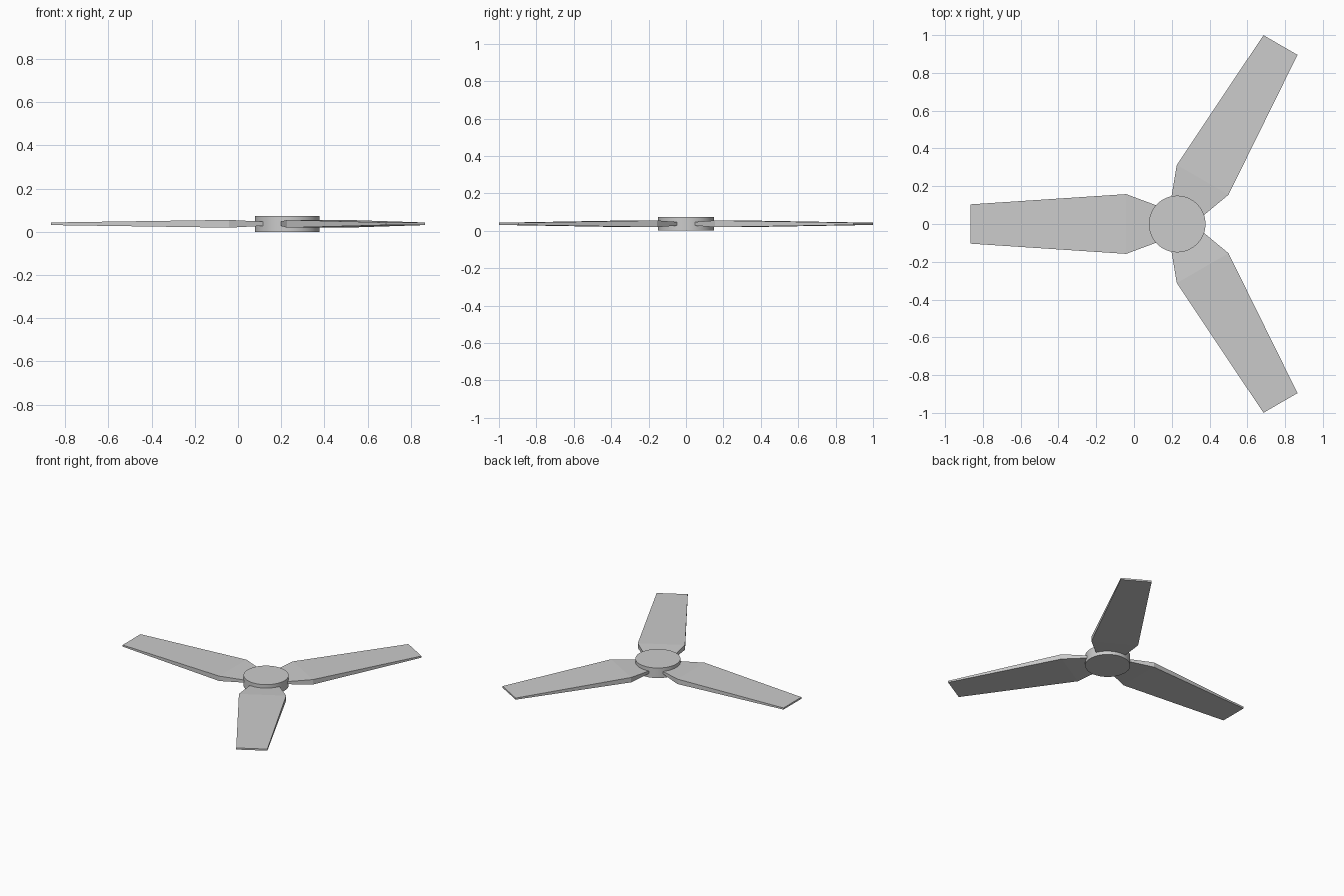
import bpy, bmesh, math
from mathutils import Matrix

if "Cube" in bpy.data.objects:
    bpy.data.objects.remove(bpy.data.objects["Cube"])

CX, CZ = 0.2285, 0.037  # rotor axis and blade mid-height

# Hub disc
bpy.ops.mesh.primitive_cylinder_add(vertices=64, radius=0.15, depth=0.074,
                                    location=(CX, 0, CZ))
hub = bpy.context.object
hub.name = "hub"
bpy.ops.object.shade_smooth_by_angle(angle=math.radians(30))

# Blade cross-sections: distance from axis, half width, half thickness
SECTIONS = [(0.06, 0.08, 0.007), (0.27, 0.158, 0.018), (1.094, 0.104, 0.006)]


def add_blade(name, angle):
    bm = bmesh.new()
    rings = [[bm.verts.new((r, sy * w, sz * t))
              for sy, sz in ((-1, -1), (1, -1), (1, 1), (-1, 1))]
             for r, w, t in SECTIONS]
    for a, b in zip(rings, rings[1:]):
        for i in range(4):
            j = (i + 1) % 4
            bm.faces.new((a[i], a[j], b[j], b[i]))
    bm.faces.new(rings[0])
    bm.faces.new(rings[-1])
    bmesh.ops.recalc_face_normals(bm, faces=bm.faces)
    bm.transform(Matrix.Rotation(angle, 4, 'Z'))
    mesh = bpy.data.meshes.new(name)
    bm.to_mesh(mesh)
    bm.free()
    obj = bpy.data.objects.new(name, mesh)
    obj.location = (CX, 0, CZ)
    bpy.context.collection.objects.link(obj)


# Three blades spaced evenly around the hub
for k in range(3):
    add_blade(f"blade_{k + 1}", math.radians(60 + 120 * k))
